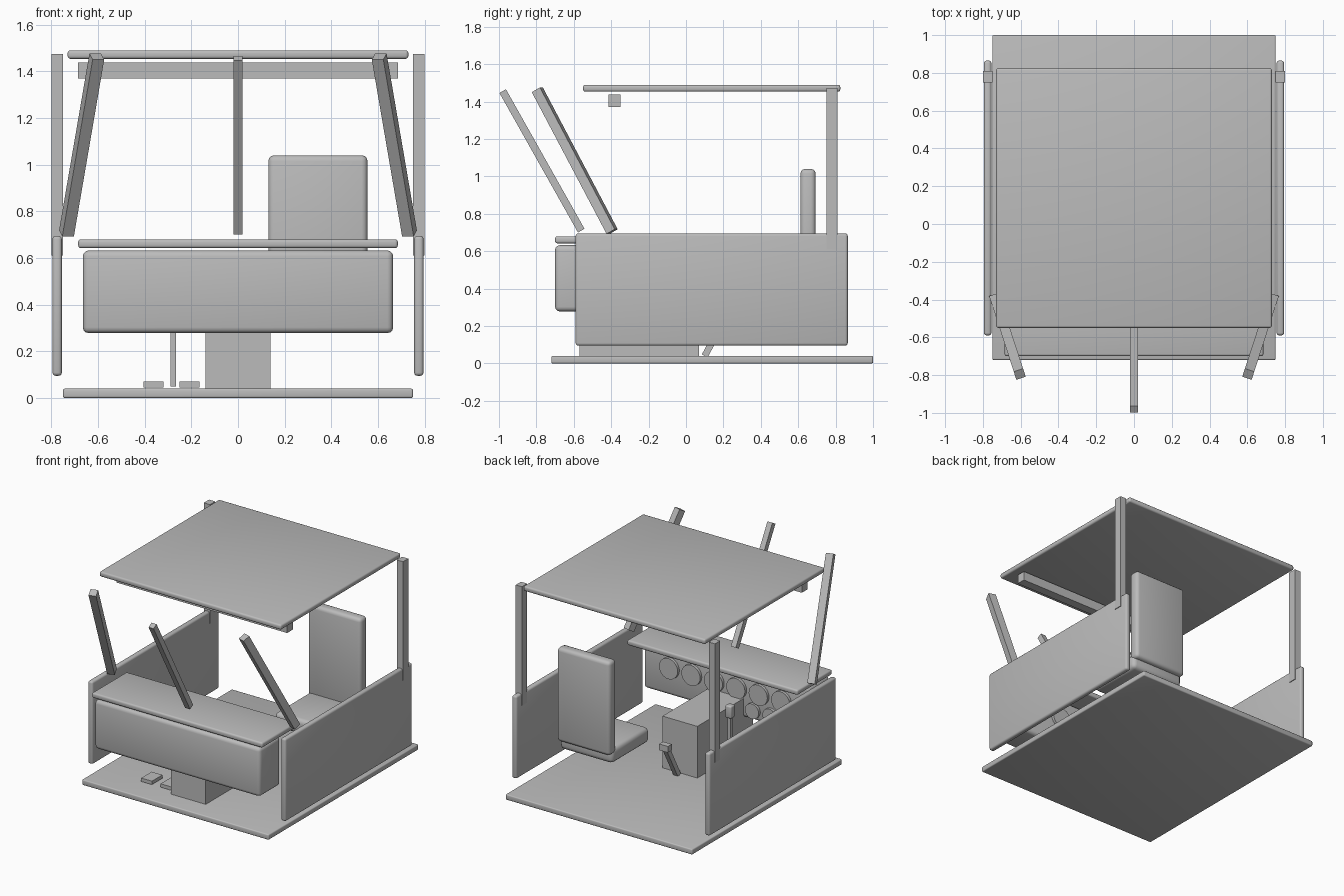
import bpy
import math
from mathutils import Vector

default = bpy.data.objects.get("Cube")
if default:
    bpy.data.objects.remove(default, do_unlink=True)

grey = bpy.data.materials.new("plain grey")
grey.diffuse_color = (0.5, 0.5, 0.5, 1)
grey.use_nodes = True
grey.node_tree.nodes["Principled BSDF"].inputs["Base Color"].default_value = (0.5, 0.5, 0.5, 1)


def finish(name, bevel=0.0):
    """Name the active object, colour it and round its edges."""
    ob = bpy.context.object
    ob.name = name
    ob.data.materials.append(grey)
    if bevel:
        mod = ob.modifiers.new("rounded edges", "BEVEL")
        mod.width = bevel
        mod.segments = 3
        bpy.ops.object.modifier_apply(modifier=mod.name)
        bpy.ops.object.shade_smooth_by_angle(angle=math.radians(35))
    return ob


def box(name, x, y, z, bevel=0.0):
    """Box from its (low, high) range on each axis."""
    spans = (x, y, z)
    bpy.ops.mesh.primitive_cube_add(size=1, location=[(a + b) / 2 for a, b in spans])
    bpy.context.object.scale = [b - a for a, b in spans]
    bpy.ops.object.transform_apply(location=False, rotation=False, scale=True)
    return finish(name, bevel)


def bar(name, start, end, width):
    """Square bar between two points."""
    start, end = Vector(start), Vector(end)
    axis = end - start
    bpy.ops.mesh.primitive_cube_add(size=1, location=(start + end) / 2)
    ob = bpy.context.object
    ob.scale = (width, width, axis.length)
    ob.rotation_euler = axis.to_track_quat("Z", "Y").to_euler()
    bpy.ops.object.transform_apply(location=False, rotation=False, scale=True)
    return finish(name)


def dial(name, x, z, radius):
    """Short round instrument on the cabin side of the dashboard."""
    bpy.ops.mesh.primitive_cylinder_add(vertices=24, radius=radius, depth=0.03,
                                        location=(x, -0.455, z),
                                        rotation=(math.pi / 2, 0, 0))
    finish(name)
    bpy.ops.object.shade_smooth_by_angle(angle=math.radians(35))


# Floor and roof
box("floor", (-0.75, 0.75), (-0.72, 1.0), (0, 0.04), 0.008)
box("roof", (-0.73, 0.73), (-0.55, 0.825), (1.453, 1.49), 0.012)
box("roof_header", (-0.685, 0.685), (-0.415, -0.35), (1.37, 1.437))

# Side panels, rear posts and slanted front pillars
for side, s in (("left", 1), ("right", -1)):
    def span(a, b):
        return tuple(sorted((s * a, s * b)))
    box(side + "_side_panel", span(0.755, 0.795), (-0.59, 0.865), (0.095, 0.695), 0.014)
    box(side + "_rear_post", span(0.75, 0.8), (0.75, 0.81), (0.61, 1.473))
    bar(side + "_front_pillar", (s * 0.735, -0.395, 0.705), (s * 0.605, -0.795, 1.463), 0.052)
bar("centre_front_pillar", (0, -0.56, 0.71), (0, -0.98, 1.456), 0.04)

# Dashboard with its instruments
box("dashboard", (-0.665, 0.665), (-0.7, -0.46), (0.278, 0.632), 0.025)
box("dashboard_top", (-0.685, 0.685), (-0.7, -0.3), (0.642, 0.68), 0.012)
for i in range(6):
    dial("large_dial", -0.45 + 0.18 * i, 0.48, 0.075)
for x in (-0.22, -0.36):
    dial("small_dial", x, 0.35, 0.055)

# Centre console and levers
box("centre_console", (-0.14, 0.14), (-0.57, 0.07), (0.04, 0.415))
bar("floor_lever", (0, 0.1, 0.04), (0, 0.23, 0.28), 0.035)
bar("floor_lever_grip", (-0.035, 0.235, 0.29), (0.035, 0.235, 0.29), 0.045)
bar("control_stick", (-0.277, -0.11, 0.05), (-0.277, -0.11, 0.47), 0.024)
box("control_stick_grip", (-0.302, -0.252), (-0.135, -0.085), (0.45, 0.54), 0.01)

# Pedals
for name, x in (("right_pedal", -0.363), ("left_pedal", -0.208)):
    box(name, (x - 0.043, x + 0.043), (-0.53, -0.41), (0.045, 0.07))

# Seat
box("seat_cushion", (0.13, 0.555), (0.23, 0.66), (0.29, 0.4), 0.03)
box("seat_back", (0.13, 0.555), (0.612, 0.693), (0.36, 1.04), 0.025)
